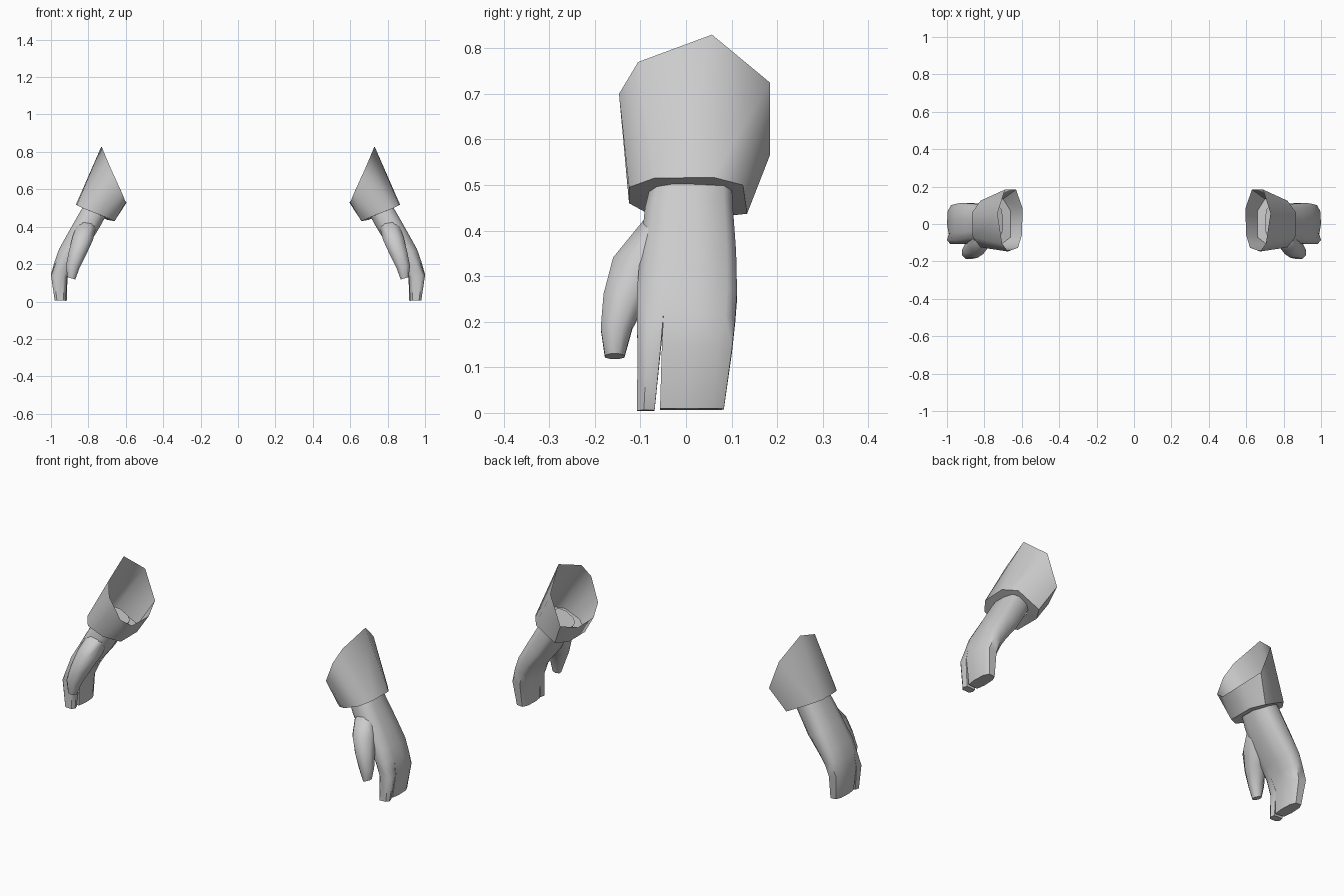
import bpy, bmesh, math
from mathutils import Vector

cube = bpy.data.objects.get("Cube")
if cube:
    bpy.data.objects.remove(cube, do_unlink=True)

grey = bpy.data.materials.new("plain grey")
grey.use_nodes = True
COLOUR = (0.6, 0.6, 0.6, 1)
grey.diffuse_color = COLOUR
grey.node_tree.nodes["Principled BSDF"].inputs["Base Color"].default_value = COLOUR


def finish(name, bm, angle):
    """Turn a left-side mesh into a mirrored, smooth-shaded object."""
    bmesh.ops.recalc_face_normals(bm, faces=bm.faces)
    mesh = bpy.data.meshes.new(name)
    bm.to_mesh(mesh)
    bm.free()
    mesh.materials.append(grey)
    obj = bpy.data.objects.new(name, mesh)
    bpy.context.collection.objects.link(obj)
    bpy.ops.object.select_all(action='DESELECT')
    obj.select_set(True)
    bpy.context.view_layer.objects.active = obj
    bpy.ops.object.shade_smooth_by_angle(angle=math.radians(angle))
    mirror = obj.modifiers.new("both sides", 'MIRROR')
    mirror.use_mirror_merge = False


def bridge(bm, a, b):
    n = len(a)
    for i in range(n):
        bm.faces.new((a[i], a[(i + 1) % n], b[(i + 1) % n], b[i]))


def ring(bm, section, columns):
    """Cross-section from an outer and inner (x, z) point and a y range.
    columns holds (fraction along y, relative thickness)."""
    outer, inner, y0, y1 = section
    o, i = Vector(outer), Vector(inner)
    mid, half = (o + i) / 2, (o - i) / 2

    def side(sign, cols):
        pts = [(mid + half * t * sign, y0 + (y1 - y0) * f) for f, t in cols]
        return [bm.verts.new((p.x, y, p.y)) for p, y in pts]
    return side(1, columns) + side(-1, columns[::-1])


def loft(bm, start, sections, columns):
    rings = [start] if start else []
    rings += [ring(bm, s, columns) for s in sections]
    for a, b in zip(rings, rings[1:]):
        bridge(bm, a, b)
    bm.faces.new(rings[-1])
    return rings


# Hand: palm splits into an index finger and a mitten of the other fingers
bm = bmesh.new()
PALM = [(0, .4), (.1, .82), (.27, 1), (.6, 1), (.9, .82), (1, .4)]
palm_sections = [
    ((.815, .53), (.70, .47), -.075, .10),
    ((.85, .47), (.735, .405), -.09, .103),
    ((.907, .37), (.79, .315), -.10, .11),
    ((.957, .28), (.855, .235), -.108, .112),
    ((.98, .215), (.885, .19), -.108, .108)]
rings = [ring(bm, s, PALM) for s in palm_sections]
for a, b in zip(rings, rings[1:]):
    bridge(bm, a, b)
bm.faces.new(rings[0])
knuckles = rings[-1]
loft(bm, knuckles[:3] + knuckles[-3:],
     [((1.0, .14), (.915, .13), -.106, -.056),
      ((.98, .006), (.92, .004), -.108, -.069)],
     [(0, .6), (.4, 1), (1, .8)])
loft(bm, knuckles[2:-2],
     [((1.0, .145), (.912, .13), -.053, .101),
      ((.98, .01), (.915, .006), -.057, .083)],
     [(0, .8), (.35, 1), (.8, .9), (1, .5)])
finish("hand", bm, 50)

# Thumb: grows out of the front of the palm
bm = bmesh.new()
thumb = loft(bm, None, [
    ((.855, .43), (.755, .41), -.092, .0),
    ((.885, .345), (.775, .33), -.16, -.02),
    ((.905, .265), (.812, .25), -.181, -.08),
    ((.92, .19), (.847, .18), -.187, -.118),
    ((.912, .13), (.87, .118), -.178, -.135)],
    [(0, .45), (.3, 1), (.7, 1), (1, .45)])
bm.faces.new(thumb[0])
finish("thumb", bm, 60)

# Cuff: flared sleeve end, open at the top and turned in around the wrist
bm = bmesh.new()
opening = [(.73, .057, .83), (.705, -.105, .77), (.675, -.147, .70), (.62, -.127, .58),
           (.60, -.06, .53), (.595, .08, .53), (.63, .184, .565), (.69, .184, .725)]
hem = [(.867, .06, .517), (.862, -.07, .515), (.82, -.125, .495), (.73, -.125, .46),
       (.66, -.07, .43), (.66, .07, .43), (.70, .134, .437), (.82, .125, .50)]
centre = sum((Vector(p) for p in hem), Vector()) / len(hem)
lip = [centre + (Vector(p) - centre) * .6 for p in hem]
loops = [[bm.verts.new(p) for p in loop] for loop in (opening, hem, lip)]
bridge(bm, loops[0], loops[1])
bridge(bm, loops[1], loops[2])
finish("cuff", bm, 60)
